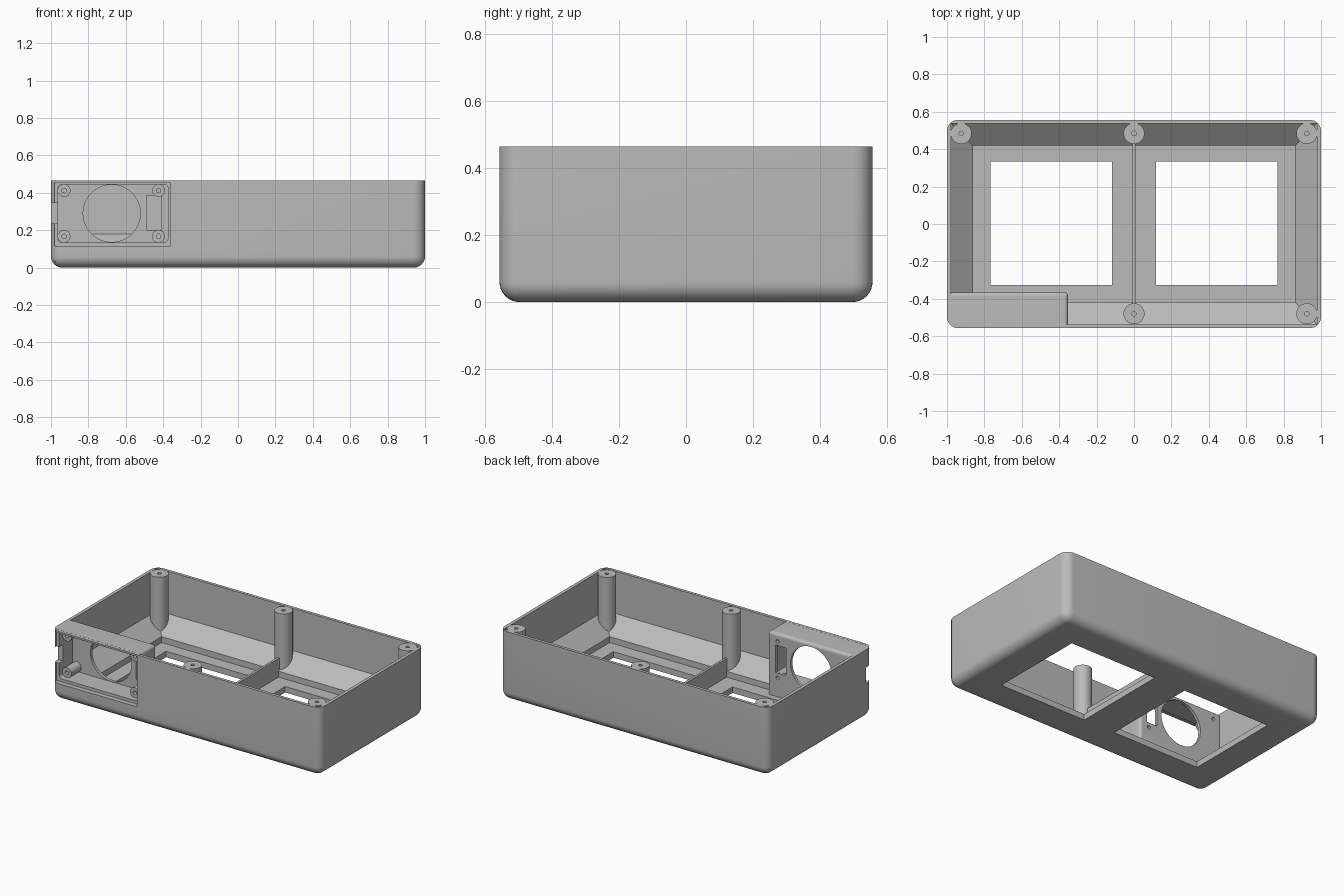
import bpy, bmesh, math
from mathutils import Matrix

if "Cube" in bpy.data.objects:
    bpy.data.objects.remove(bpy.data.objects["Cube"], do_unlink=True)

grey = bpy.data.materials.new("plain_grey")
grey.use_nodes = True
colour = (0.5, 0.5, 0.5, 1)
grey.diffuse_color = colour
grey.node_tree.nodes["Principled BSDF"].inputs["Base Color"].default_value = colour

H = 0.465          # case height
HX, HY = 1.0, 0.557  # half width and half depth


def make(name, bm):
    bmesh.ops.recalc_face_normals(bm, faces=bm.faces)
    mesh = bpy.data.meshes.new(name)
    bm.to_mesh(mesh)
    bm.free()
    mesh.materials.append(grey)
    ob = bpy.data.objects.new(name, mesh)
    bpy.context.collection.objects.link(ob)
    return ob


def box(name, x, y, z, rounded=None, radius=0.0):
    """Box from ranges; edges picked by the rounded() rule on their midpoint are filleted."""
    bm = bmesh.new()
    bmesh.ops.create_cube(bm, size=1)
    for v in bm.verts:
        v.co = [r[0] if c < 0 else r[1] for c, r in zip(v.co, (x, y, z))]
    if rounded:
        edges = [e for e in bm.edges if rounded((e.verts[0].co + e.verts[1].co) / 2)]
        bmesh.ops.bevel(bm, geom=edges, offset=radius, segments=8,
                        profile=0.5, affect='EDGES')
    return make(name, bm)


def cylinder(name, centre, radius, length, axis='Z'):
    bm = bmesh.new()
    turn = Matrix.Rotation(math.pi / 2, 4, 'X') if axis == 'Y' else Matrix()
    bmesh.ops.create_cone(bm, cap_ends=True, segments=48, radius1=radius,
                          radius2=radius, depth=length,
                          matrix=Matrix.Translation(centre) @ turn)
    return make(name, bm)


def combine(ob, tool, operation='DIFFERENCE'):
    mod = ob.modifiers.new("combine", 'BOOLEAN')
    mod.operation = operation
    mod.solver = 'EXACT'
    mod.object = tool
    bpy.context.view_layer.objects.active = ob
    bpy.ops.object.modifier_apply(modifier=mod.name)
    bpy.data.objects.remove(tool, do_unlink=True)


def stacked_rings(name, rings):
    """Solid lofted through rectangles given as (half x, half y, z)."""
    bm = bmesh.new()
    loops = [[bm.verts.new((sx * a, sy * b, z))
              for sx, sy in ((-1, -1), (1, -1), (1, 1), (-1, 1))] for a, b, z in rings]
    for low, high in zip(loops, loops[1:]):
        for i in range(4):
            j = (i + 1) % 4
            bm.faces.new((low[i], low[j], high[j], high[i]))
    bm.faces.new(loops[0])
    bm.faces.new(loops[-1])
    return make(name, bm)


# Case shell: rounded outside, sloped inner foot, open top
case = box("case_shell", (-HX, HX), (-HY, HY), (0, H),
           lambda m: m.z < H - 0.01, 0.06)
combine(case, stacked_rings("cavity", [(0.862, 0.42, 0.04), (0.862, 0.42, 0.08),
                                       (0.978, 0.537, 0.18), (0.978, 0.537, 0.6)]))

# Two floor windows
for side in (-1, 1):
    xs = sorted((side * 0.118, side * 0.768))
    combine(case, box("window_cut", xs, (-0.325, 0.333), (-0.1, 0.2)))

# Socket housing in the front corner, with rounded inner edges
BACK, RIGHT = -0.365, -0.353
combine(case, box("housing", (-0.98, RIGHT), (-0.536, BACK), (0.03, H),
                  lambda m: (m.y > BACK - 0.01 and m.z > 0.4)
                  or (m.x > RIGHT - 0.01 and m.z > 0.4)
                  or (m.x > RIGHT - 0.01 and m.y > BACK - 0.01), 0.02), 'UNION')

# Stepped recess, fan opening, cable slot and side notch
combine(case, box("lip_cut", (-0.982, -0.362), (-0.7, -0.525), (0.115, 0.453)))
combine(case, box("recess_cut", (-0.962, -0.375), (-0.7, -0.385), (0.135, 0.445),
                  lambda m: abs(m.y + 0.5425) < 0.01, 0.02))
combine(case, cylinder("opening_cut", (-0.675, -0.36, 0.29), 0.153, 0.2, 'Y'))
combine(case, box("slot_cut", (-0.488, -0.41), (-0.45, -0.3), (0.2, 0.385)))
combine(case, box("notch_cut", (-1.1, -0.95), (-0.7, -0.485), (0.235, 0.345)))

# Screw bosses inside the recess
parts = [case]
for x in (-0.93, -0.425):
    for z in (0.167, 0.412):
        combine(case, cylinder("screw_cut", (x, -0.38, z), 0.012, 0.1, 'Y'))
        boss = cylinder("recess_boss", (x, -0.435, z), 0.034, 0.11, 'Y')
        combine(boss, cylinder("screw_cut", (x, -0.43, z), 0.012, 0.3, 'Y'))
        parts.append(boss)

# Lid posts with pilot holes
for x, y in ((-0.924, 0.484), (0, 0.484), (0.924, 0.484), (0, -0.48), (0.924, -0.48)):
    post = cylinder("lid_post", (x, y, (H + 0.06) / 2), 0.056, H - 0.062)
    combine(post, cylinder("pilot_cut", (x, y, H), 0.012, 0.2))
    parts.append(post)

# Low centre divider
parts.append(box("centre_divider", (-0.008, 0.008), (-0.44, 0.44), (0.03, 0.165)))

bpy.ops.object.select_all(action='DESELECT')
for ob in parts:
    ob.select_set(True)
bpy.context.view_layer.objects.active = case
bpy.ops.object.shade_smooth_by_angle(angle=math.radians(30))
